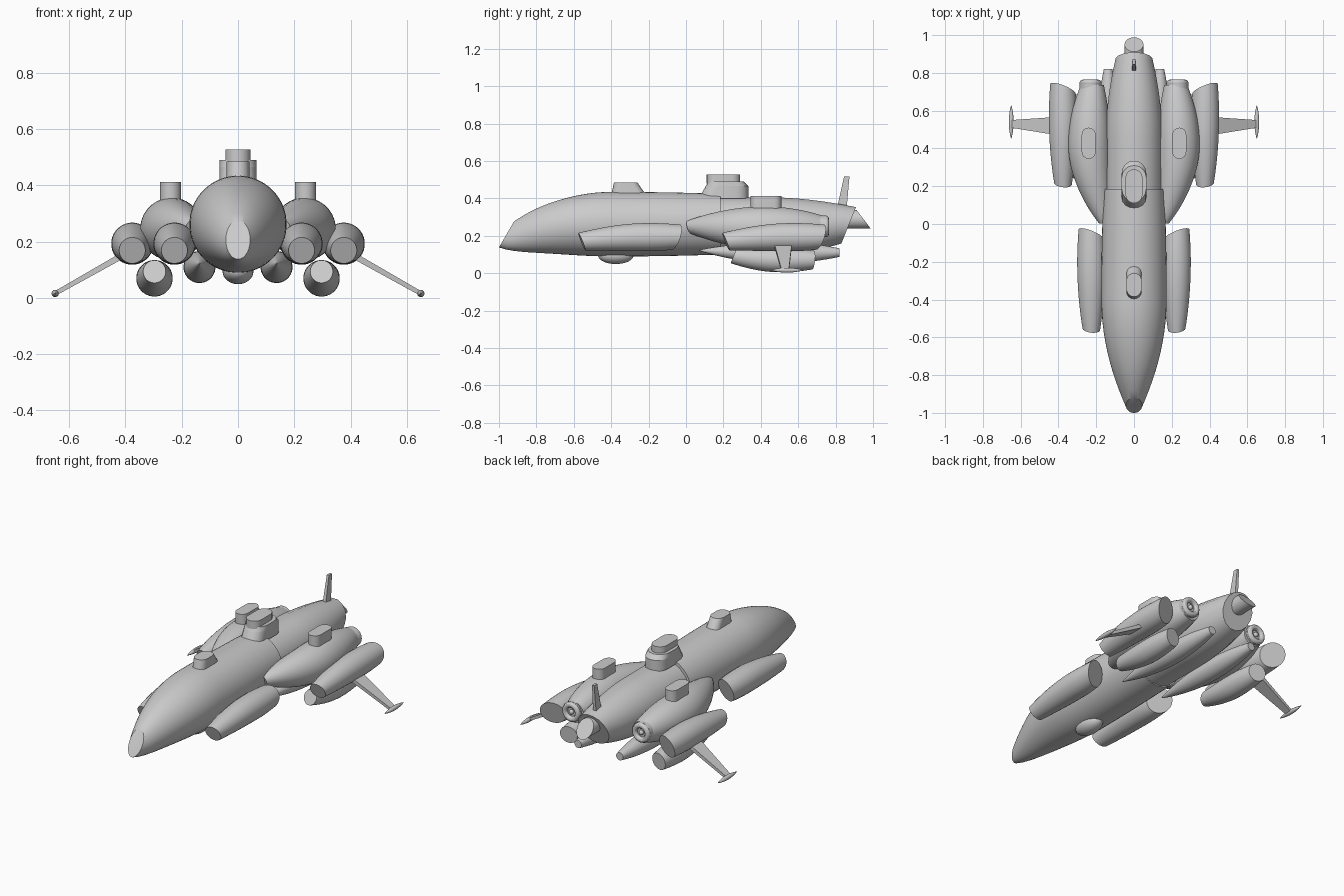
import bpy, bmesh, math
from mathutils import Vector

cube = bpy.data.objects.get("Cube")
if cube:
    bpy.data.objects.remove(cube, do_unlink=True)

grey = bpy.data.materials.new("hull_grey")
grey.use_nodes = True
grey.diffuse_color = (0.6, 0.6, 0.6, 1)
grey.node_tree.nodes["Principled BSDF"].inputs["Base Color"].default_value = grey.diffuse_color
parts = []


def register(obj, name):
    obj.name = name
    obj.data.materials.append(grey)
    parts.append(obj)


def skin(name, rings, mirror=False):
    """Join equal rings of points into a closed surface."""
    bm = bmesh.new()
    loops = [[bm.verts.new(point) for point in ring] for ring in rings]
    count = len(loops[0])
    for a, b in zip(loops, loops[1:]):
        for i in range(count):
            j = (i + 1) % count
            bm.faces.new((a[i], a[j], b[j], b[i]))
    bm.faces.new(loops[0][::-1])
    bm.faces.new(loops[-1])
    bmesh.ops.recalc_face_normals(bm, faces=bm.faces)
    mesh = bpy.data.meshes.new(name)
    bm.to_mesh(mesh)
    bm.free()
    obj = bpy.data.objects.new(name, mesh)
    bpy.context.collection.objects.link(obj)
    if mirror:
        obj.modifiers.new("Mirror", 'MIRROR')
    register(obj, name)


def hull(name, front, peak, back, x, z, radius, nose=1, tail=1, nose_stretch=1,
         nose_shift=(0, 0), tail_shift=(0, 0), nose_cut=(0, 0), tail_cut=(0, 0),
         sides=32, sections=30, mirror=False):
    """Round body along y, widest at peak, with parabolic tapers and slanted end cuts."""
    rings = []
    for k in range(sections + 1):
        f = k / sections
        y = front + (back - front) * f
        if y < peak:
            bend, end, shift = ((peak - y) / (peak - front)) ** 2, nose, nose_shift
            stretch = 1 + (nose_stretch - 1) * bend ** 2
        else:
            bend, end, shift = ((y - peak) / (back - peak)) ** 2, tail, tail_shift
            stretch = 1
        r = radius * (1 - (1 - end) * bend)
        slant = (Vector(nose_cut) * max(0, 1 - 2 * f) ** 3
                 + Vector(tail_cut) * max(0, 2 * f - 1) ** 3)
        ring = []
        for i in range(sides):
            angle = math.tau * (i + 0.5) / sides
            offset = Vector((r * math.cos(angle), r * stretch * math.sin(angle)))
            ring.append((x + shift[0] * bend + offset.x, y + offset.dot(slant),
                         z + shift[1] * bend + offset.y))
        rings.append(ring)
    skin(name, rings, mirror)


def housing(name, front, back, bottom, top, width, x=0, rake=0, tuck=0, mirror=False):
    """Round-ended box whose front leans back by rake and rear leans in by tuck."""
    rings = []
    for z, start, end in ((bottom, front, back), (top, front + rake, back - tuck)):
        ring = []
        for centre, sign in ((end - width, 1), (start + width, -1)):
            for i in range(9):
                angle = math.pi * i / 8
                ring.append((x + sign * width * math.cos(angle),
                             centre + sign * width * math.sin(angle), z))
        rings.append(ring)
    skin(name, rings, mirror)


# Main fuselage
hull("front_hull", front=-0.96, peak=-0.4, back=0.185, x=0, z=0.262, radius=0.173,
     nose=0.25, nose_stretch=1.6, tail=0.94, nose_shift=(0, -0.055),
     nose_cut=(0, 0.58), sides=48)
hull("rear_hull", front=0.1, peak=0.45, back=0.87, x=0, z=0.256, radius=0.152,
     tail=0.65, tail_cut=(0, 0.4), sides=16)
hull("tail_exhaust", front=0.6, peak=0.7, back=0.95, x=0, z=0.288, radius=0.05,
     tail_cut=(0, -0.76))

# Belly dome
bpy.ops.mesh.primitive_uv_sphere_add(location=(0, -0.375, 0.095), scale=(0.055, 0.095, 0.046))
register(bpy.context.object, "belly_dome")

# Tail fin
skin("tail_fin", [[(-w, front, z), (w, front, z), (w, back, z), (-w, back, z)]
                  for z, front, back, w in ((0.36, 0.81, 0.86, 0.01),
                                            (0.517, 0.845, 0.874, 0.007))])

# Raised housings on top
housing("front_turret", front=-0.4, back=-0.215, bottom=0.42, top=0.485, width=0.04,
        rake=0.015, tuck=0.045)
housing("main_turret_skirt", front=0.07, back=0.335, bottom=0.4, top=0.465, width=0.065,
        rake=0.035)
housing("main_turret_base", front=0.105, back=0.335, bottom=0.465, top=0.49, width=0.065,
        rake=0.015, tuck=0.025)
housing("main_turret_top", front=0.11, back=0.29, bottom=0.48, top=0.527, width=0.045)
housing("nacelle_turrets", front=0.345, back=0.51, bottom=0.3, top=0.413, width=0.037,
        x=0.24, mirror=True)

# Engine nacelles with ringed nozzles
hull("nacelles", front=0.02, peak=0.42, back=0.735, x=0.236, z=0.245, radius=0.112,
     nose=0.32, tail=0.55, nose_shift=(-0.086, 0), tail_shift=(-0.015, 0),
     nose_cut=(-0.4, -0.3), mirror=True)
hull("nozzle_tubes", front=0.6, peak=0.7, back=0.745, x=0.23, z=0.25, radius=0.058,
     mirror=True)
for side, label in ((1, "left"), (-1, "right")):
    spot = (side * 0.23, 0.748, 0.25)
    bpy.ops.mesh.primitive_torus_add(location=spot, rotation=(math.pi / 2, 0, 0),
                                     major_radius=0.042, minor_radius=0.016,
                                     major_segments=32, minor_segments=12)
    register(bpy.context.object, label + "_nozzle_ring")
    bpy.ops.mesh.primitive_uv_sphere_add(location=spot, radius=0.014)
    register(bpy.context.object, label + "_nozzle_core")

# Matching pods beside the nose and outboard of the nacelles
for name, x, y in (("front_pods", 0.226, 0), ("wing_pods", 0.376, 0.77)):
    hull(name, front=y - 0.557, peak=y - 0.2, back=y - 0.055, x=x, z=0.193, radius=0.075,
         nose=0.62, tail=0.9, nose_shift=(0, -0.024), nose_cut=(0.1, -0.4),
         tail_cut=(0.38, 0.3), mirror=True)

# Low slung pods and long spindles
hull("lower_pods", front=0.255, peak=0.5, back=0.68, x=0.297, z=0.07, radius=0.065,
     nose=0.62, tail=0.77, nose_shift=(0, 0.024), nose_cut=(0, 0.4),
     tail_cut=(0.2, 0.1), mirror=True)
hull("belly_spindles", front=0.07, peak=0.5, back=0.82, x=0.137, z=0.11, radius=0.057,
     nose=0.04, tail=0.4, nose_shift=(0, 0.012), mirror=True)

# Outrigger struts with slim tip floats
skin("struts", [[(x - t / 2, front, z - t), (x - t / 2, back, z - t),
                 (x + t / 2, back, z + t), (x + t / 2, front, z + t)]
                for x, z, front, back, t in ((0.4, 0.157, 0.47, 0.567, 0.01),
                                             (0.65, 0.016, 0.51, 0.55, 0.007))],
     mirror=True)
hull("tip_floats", front=0.452, peak=0.54, back=0.628, x=0.65, z=0.016, radius=0.013,
     nose=0.1, tail=0.1, sides=16, sections=12, mirror=True)

# Smooth the curved skins while keeping cut ends crisp
bpy.ops.object.select_all(action='DESELECT')
for obj in parts:
    obj.select_set(True)
bpy.context.view_layer.objects.active = parts[0]
bpy.ops.object.shade_smooth_by_angle(angle=math.radians(30))
